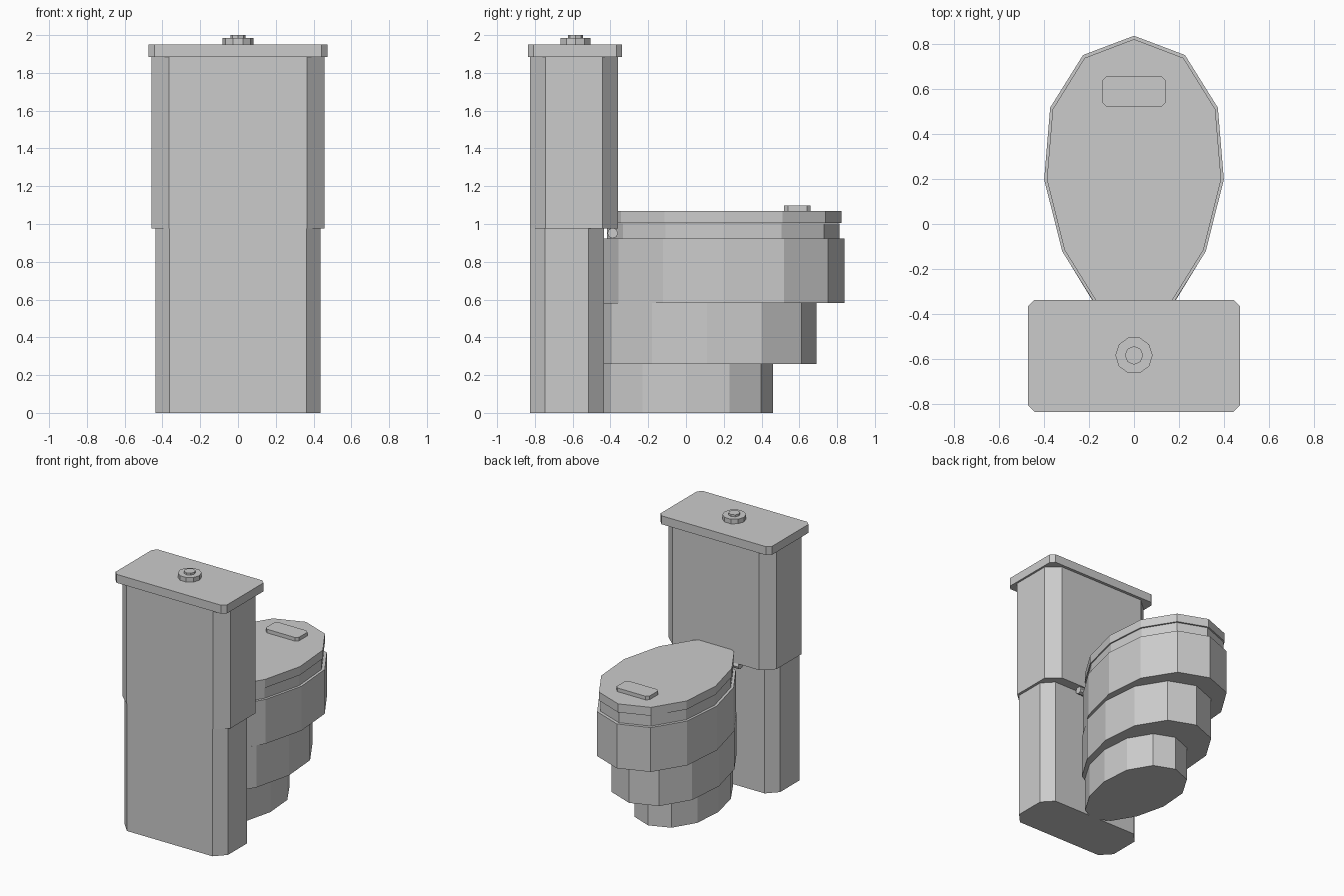
import bpy
import bmesh
from math import sin, cos, pi

old = bpy.data.objects.get("Cube")
if old:
    bpy.data.objects.remove(old, do_unlink=True)

grey = bpy.data.materials.new("ceramic_grey")
grey.use_nodes = True
colour = (0.6, 0.6, 0.6, 1)
grey.diffuse_color = colour
grey.node_tree.nodes["Principled BSDF"].inputs["Base Color"].default_value = colour


def prism(name, outline, z0, z1):
    """Extrude a flat outline from z0 up to z1."""
    bm = bmesh.new()
    base = bm.faces.new([bm.verts.new((x, y, z0)) for x, y in outline])
    top = bmesh.ops.extrude_face_region(bm, geom=[base])["geom"]
    verts = [v for v in top if isinstance(v, bmesh.types.BMVert)]
    bmesh.ops.translate(bm, verts=verts, vec=(0, 0, z1 - z0))
    bmesh.ops.recalc_face_normals(bm, faces=bm.faces)
    mesh = bpy.data.meshes.new(name)
    bm.to_mesh(mesh)
    bm.free()
    mesh.materials.append(grey)
    ob = bpy.data.objects.new(name, mesh)
    bpy.context.collection.objects.link(ob)
    return ob


def chamfered(w, y0, y1, cx, cy):
    """Rectangle of half width w with cut corners."""
    return [(w - cx, y0), (w, y0 + cy), (w, y1 - cy), (w - cx, y1),
            (cx - w, y1), (-w, y1 - cy), (-w, y0 + cy), (cx - w, y0)]


def egg(width, length, centre, taper=0.155, sides=12):
    """Oval that is wider toward the rounded end."""
    angles = [2 * pi * i / sides for i in range(sides)]
    return [(width * sin(a) * (1 + taper * cos(a)), centre + length * cos(a))
            for a in angles]


def ring(radius, sides, x=0, y=0):
    return [(x + radius * cos(2 * pi * i / sides),
             y + radius * sin(2 * pi * i / sides)) for i in range(sides)]


# Tank column, cistern and its lid
prism("tank_base", chamfered(0.438, -0.827, -0.435, 0.075, 0.08), 0, 0.975)
prism("tank", chamfered(0.458, -0.827, -0.36, 0.092, 0.083), 0.975, 1.885)
prism("tank_lid", chamfered(0.473, -0.837, -0.338, 0.03, 0.03), 1.885, 1.95)

# Flush button
prism("button_ring", ring(0.083, 10, y=-0.585), 1.95, 1.985)
prism("button", ring(0.041, 8, y=-0.585), 1.985, 2.0)

# Stepped bowl
prism("foot", egg(0.275, 0.46, 0), 0, 0.26)
prism("bowl_lower", egg(0.355, 0.58, 0.11), 0.26, 0.582)
prism("bowl_rim", egg(0.4, 0.64, 0.198), 0.582, 0.922)

# Seat, cover and the raised pad on the cover
prism("seat", egg(0.38, 0.615, 0.198), 0.922, 1.003)
prism("seat_cover", egg(0.388, 0.625, 0.198), 1.005, 1.07)
prism("cover_pad", chamfered(0.14, 0.52, 0.66, 0.02, 0.02), 1.07, 1.098)

# Hinge bar lying across the back of the seat
hinge = prism("hinge_bar", ring(0.028, 8), -0.19, 0.19)
hinge.rotation_euler = (0, pi / 2, 0)
hinge.location = (0, -0.388, 0.952)
